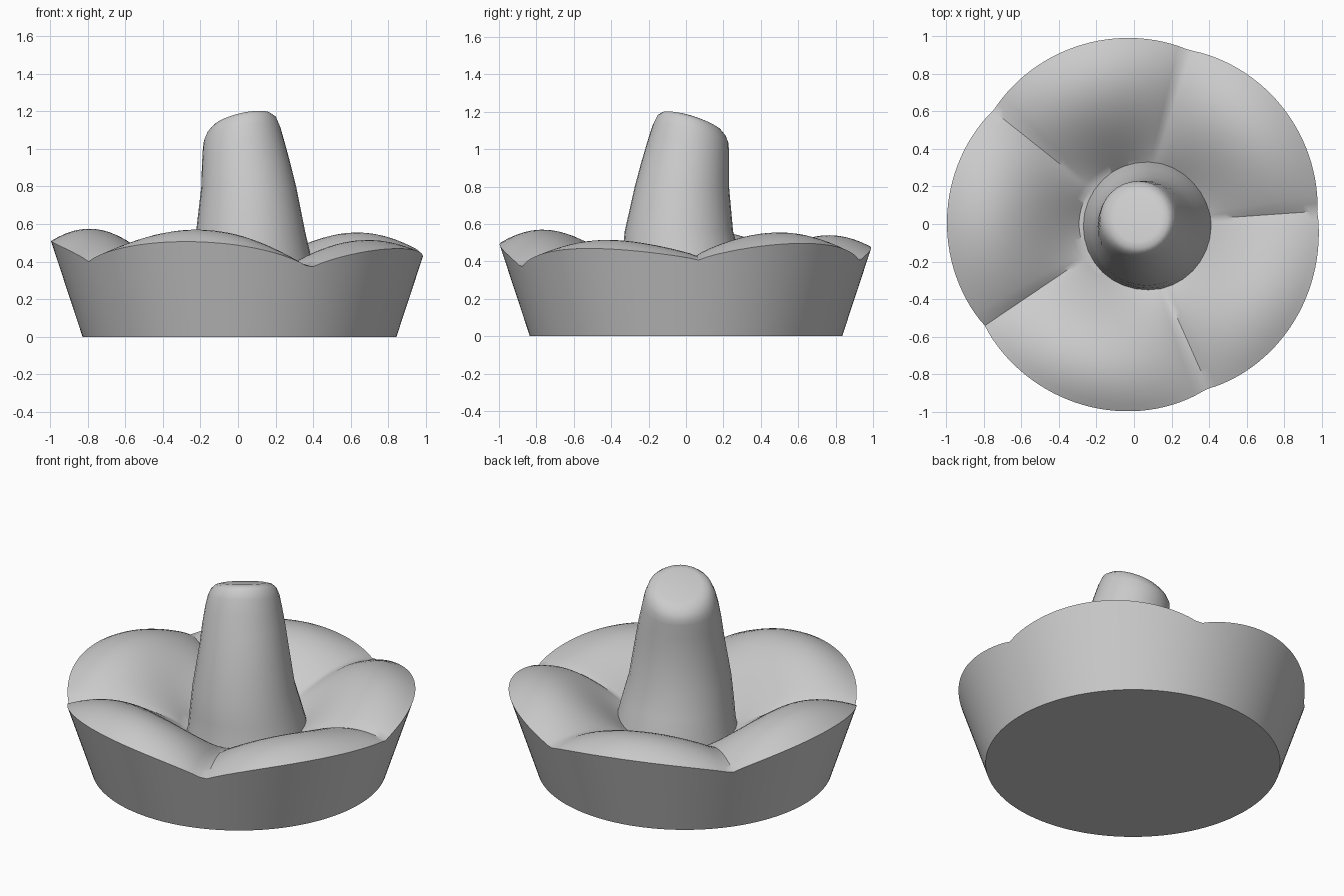
import bpy, bmesh
from math import sin, cos, pi, radians

cube = bpy.data.objects.get("Cube")
if cube:
    bpy.data.objects.remove(cube)

grey = bpy.data.materials.new("plain grey")
grey.use_nodes = True
grey.diffuse_color = (0.6, 0.6, 0.6, 1)
grey.node_tree.nodes["Principled BSDF"].inputs["Base Color"].default_value = (0.6, 0.6, 0.6, 1)


def loft(name, rings, sharp):
    """Skin a list of point rings and cap both ends."""
    bm = bmesh.new()
    loops = [[bm.verts.new(p) for p in ring] for ring in rings]
    for low, high in zip(loops, loops[1:]):
        for i in range(len(low)):
            j = (i + 1) % len(low)
            bm.faces.new((low[i], low[j], high[j], high[i]))
    bm.faces.new(loops[0][::-1])
    bm.faces.new(loops[-1])
    bmesh.ops.recalc_face_normals(bm, faces=bm.faces)
    mesh = bpy.data.meshes.new(name)
    bm.to_mesh(mesh)
    bm.free()
    mesh.materials.append(grey)
    obj = bpy.data.objects.new(name, mesh)
    bpy.context.collection.objects.link(obj)
    bpy.ops.object.select_all(action="DESELECT")
    obj.select_set(True)
    bpy.context.view_layer.objects.active = obj
    bpy.ops.object.shade_smooth_by_angle(angle=radians(sharp))


# Lobed dish: five puffy lobes between valleys, on a flared wall
FLOOR, INNER, CREST_R, BASE_R, FLARE = 0.28, 0.33, 0.8, 0.835, 0.33
valley_angle = [4, 73, 141, 214, 293, 364]
valley_height = [0.43, 0.42, 0.42, 0.42, 0.375, 0.43]
lobe_height = [0.555, 0.54, 0.575, 0.57, 0.515]


def crest(deg):
    k = max(i for i in range(5) if valley_angle[i] <= deg)
    t = (deg - valley_angle[k]) / (valley_angle[k + 1] - valley_angle[k])
    low = valley_height[k] * (1 - t) + valley_height[k + 1] * t
    return low + (lobe_height[k] - low) * max(sin(pi * t), 0) ** 0.8


def height(r, top):
    return FLOOR + (top - FLOOR) * sin(pi / 2 * (r - INNER) / (CREST_R - INNER))


def rim_radius(top):
    r = 1.0
    for _ in range(8):
        r = BASE_R + FLARE * height(r, top)
    return r


STEPS, BANDS = 144, 18
angles = [4 + 360 * i / STEPS for i in range(STEPS)]
crests = [crest(a) for a in angles]
rims = [rim_radius(c) for c in crests]


def polar(r, deg, z):
    return (0.008 + r * cos(radians(deg)), r * sin(radians(deg)), z)


dish = [[polar(BASE_R, a, 0) for a in angles]]
for b in range(BANDS + 1):
    ring = []
    for a, c, rim in zip(angles, crests, rims):
        r = rim + (0.3 - rim) * b / BANDS
        ring.append(polar(r, a, height(r, c)))
    dish.append(ring)
loft("lobed_dish", dish, 40)

# Leaning central column with a slanted, rounded top: z, centre x, centre y, radius, tilt
column = [
    (0.2, 0.08, -0.012, 0.36, 0),
    (0.3, 0.077, -0.012, 0.338, 0),
    (0.42, 0.073, -0.025, 0.317, 0),
    (0.56, 0.067, -0.038, 0.29, 0),
    (0.8, 0.057, -0.022, 0.252, 0),
    (0.92, 0.043, -0.005, 0.235, 0.1),
    (1.02, 0.03, 0.012, 0.217, 0.4),
    (1.08, 0.022, 0.025, 0.203, 0.8),
    (1.12, 0.02, 0.03, 0.185, 1),
    (1.143, 0.02, 0.03, 0.16, 1),
    (1.152, 0.02, 0.03, 0.125, 1),
]
rings = []
for z, cx, cy, r, tilt in column:
    ring = []
    for i in range(32):
        dx, dy = r * cos(pi * i / 16), r * sin(pi * i / 16)
        ring.append((cx + dx, cy + dy, z + tilt * (0.22 * dx - 0.3 * dy)))
    rings.append(ring)
loft("central_column", rings, 50)
